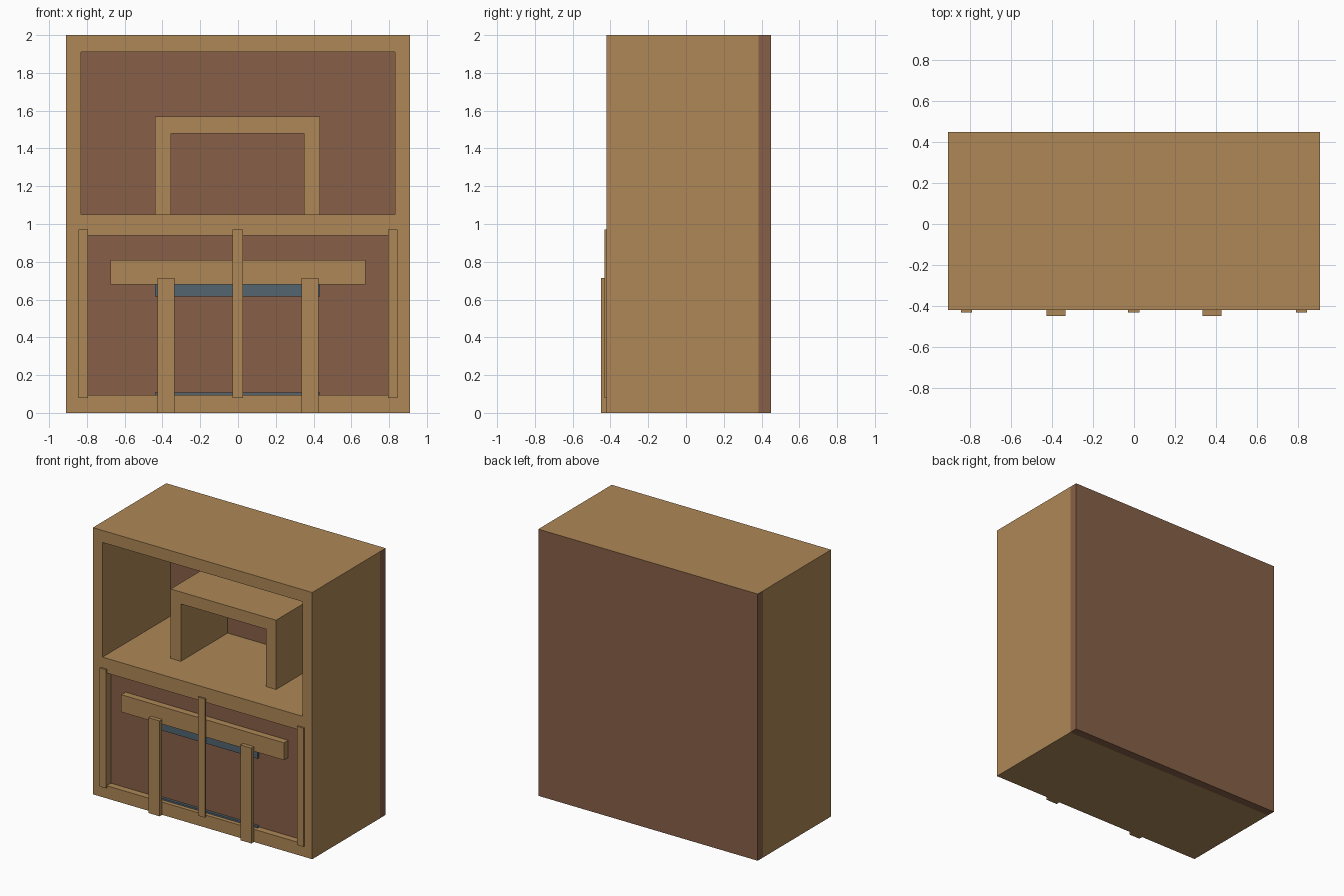
import bpy

if "Cube" in bpy.data.objects:
    bpy.data.objects.remove(bpy.data.objects["Cube"])

def material(name, rgb):
    m = bpy.data.materials.new(name)
    m.diffuse_color = (*rgb, 1)
    m.use_nodes = True
    m.node_tree.nodes["Principled BSDF"].inputs["Base Color"].default_value = m.diffuse_color
    return m

WOOD = material("light wood", (0.42, 0.245, 0.095))
BROWN = material("dark brown", (0.245, 0.118, 0.063))
BLUE = material("slate blue", (0.085, 0.13, 0.16))

FRONT, BACK, PANEL, RECESS = -0.42, 0.45, 0.385, -0.37
W = 0.91

def box(name, mat, x0, x1, y0, y1, z0, z1):
    v = [(x, y, z) for x in (x0, x1) for y in (y0, y1) for z in (z0, z1)]
    f = [(0, 1, 3, 2), (4, 6, 7, 5), (0, 4, 5, 1),
         (2, 3, 7, 6), (0, 2, 6, 4), (1, 5, 7, 3)]
    me = bpy.data.meshes.new(name)
    me.from_pydata(v, [], f)
    me.materials.append(mat)
    ob = bpy.data.objects.new(name, me)
    bpy.context.collection.objects.link(ob)
    return ob

def solid(name, mat, outline, y0, y1):
    """Extrude an x-z outline (counter-clockwise from the front) along y."""
    n = len(outline)
    v = [(x, y, z) for y in (y0, y1) for x, z in outline]
    f = [tuple(range(n)), tuple(range(2 * n - 1, n - 1, -1))]
    f += [(i, i + n, (i + 1) % n + n, (i + 1) % n) for i in range(n)]
    me = bpy.data.meshes.new(name)
    me.from_pydata(v, [], f)
    me.materials.append(mat)
    ob = bpy.data.objects.new(name, me)
    bpy.context.collection.objects.link(ob)

# Outer carcass: stepped sides joined by base, shelf and top
box("base", WOOD, -W, W, FRONT, PANEL, 0, 0.095)
box("middle_shelf", WOOD, -W, W, FRONT, PANEL, 0.94, 1.05)
box("top", WOOD, -W, W, FRONT, PANEL, 1.91, 2)
for s, side in ((-1, "left"), (1, "right")):
    for part, inner, z0, z1 in (("lower", 0.795, 0.095, 0.94), ("upper", 0.83, 1.05, 1.91)):
        a, b = sorted((s * inner, s * W))
        box(f"{side}_{part}_side", WOOD, a, b, FRONT, PANEL, z0, z1)

# Back panel, capped with wood on its upper edge
back = box("back_panel", BROWN, -W, W, PANEL, BACK, 0, 2)
back.data.materials.append(WOOD)
for p in back.data.polygons:
    if p.normal.z > 0.5:
        p.material_index = 1

# Recessed lower front
box("lower_panel", BROWN, -0.795, 0.795, RECESS, PANEL, 0.095, 0.94)

# Small arched stand on the shelf
solid("inner_stand", WOOD,
      [(-0.44, 1.05), (-0.355, 1.05), (-0.355, 1.48), (0.35, 1.48),
       (0.35, 1.05), (0.435, 1.05), (0.435, 1.57), (-0.44, 1.57)], -0.17, PANEL)

# Crossbar with blue trims
box("crossbar", WOOD, -0.675, 0.675, FRONT, RECESS, 0.68, 0.81)
box("upper_trim", BLUE, -0.44, 0.435, -0.39, RECESS, 0.615, 0.68)
box("lower_trim", BLUE, -0.44, 0.435, -0.39, RECESS, 0.095, 0.107)

# Front posts and strips
for s, side in ((-1, "left"), (1, "right")):
    a, b = sorted((s * 0.335, s * 0.427))
    box(f"{side}_post", WOOD, a, b, -0.45, FRONT, 0, 0.715)
    a, b = sorted((s * 0.793, s * 0.845))
    box(f"{side}_strip", WOOD, a, b, -0.432, FRONT, 0.08, 0.97)
box("center_strip", WOOD, -0.03, 0.027, -0.432, FRONT, 0.08, 0.97)
